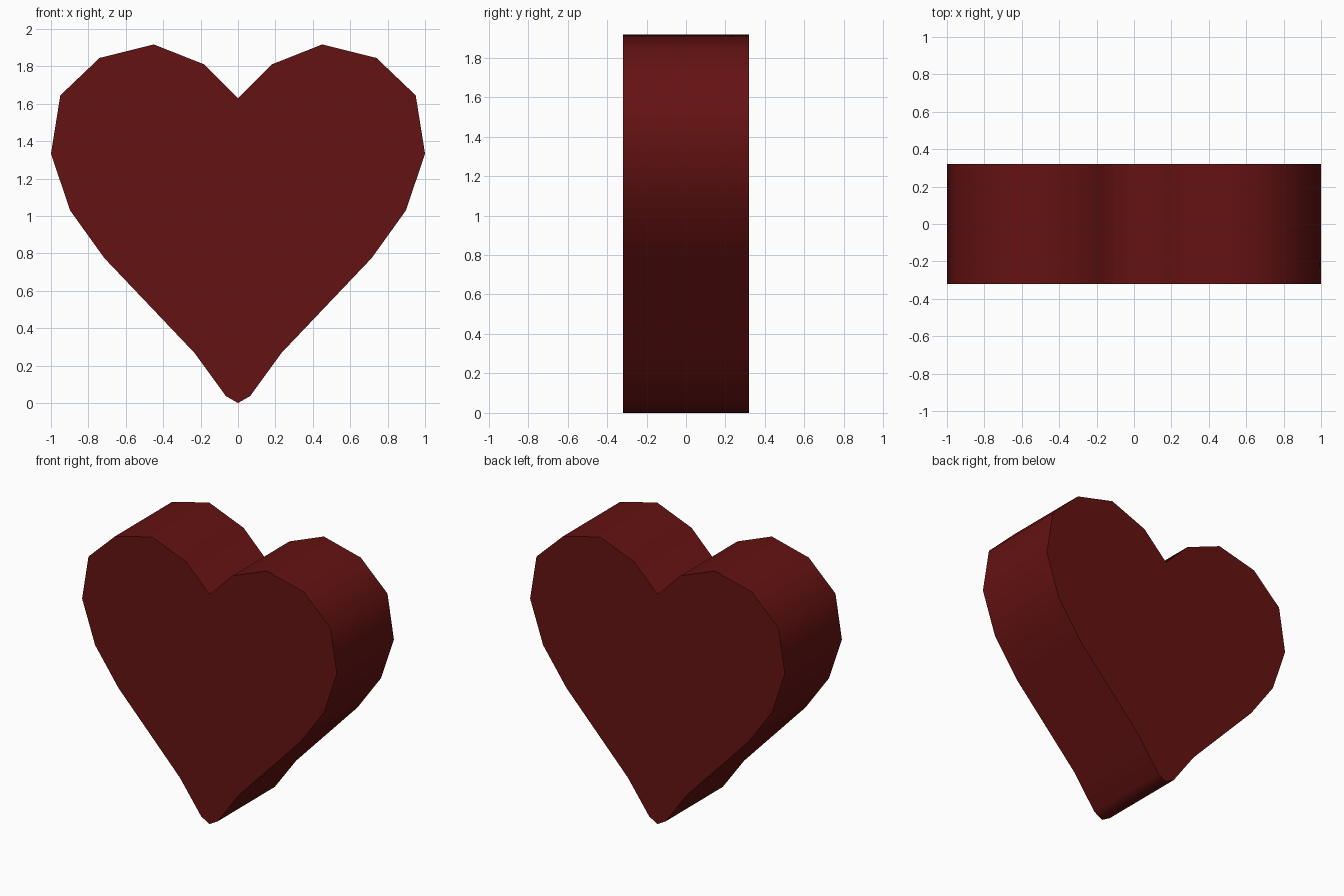
import bpy, bmesh

if "Cube" in bpy.data.objects:
    bpy.data.objects.remove(bpy.data.objects["Cube"])

DEPTH = 0.32  # half thickness

# Right half of the heart outline, from the tip up to the notch (x, z)
half = [(0, 0), (0.065, 0.037), (0.232, 0.267), (0.715, 0.775), (0.898, 1.03),
        (1.0, 1.333), (0.95, 1.645), (0.74, 1.845), (0.45, 1.917),
        (0.18, 1.81), (0, 1.63)]
outline = half + [(-x, z) for x, z in half[-2:0:-1]]

# Dark red material
red = bpy.data.materials.new("dark red")
red.diffuse_color = (0.13, 0.006, 0.006, 1)
red.use_nodes = True
red.node_tree.nodes["Principled BSDF"].inputs["Base Color"].default_value = red.diffuse_color

# Heart: front cap extruded straight to the back
bm = bmesh.new()
front = bm.faces.new([bm.verts.new((x, -DEPTH, z)) for x, z in outline])
ext = bmesh.ops.extrude_face_region(bm, geom=[front], use_keep_orig=True)
moved = [g for g in ext["geom"] if isinstance(g, bmesh.types.BMVert)]
bmesh.ops.translate(bm, verts=moved, vec=(0, 2 * DEPTH, 0))
bmesh.ops.recalc_face_normals(bm, faces=bm.faces)

# Smooth rim, with crisp edges around both flat caps
for f in bm.faces:
    f.smooth = True
    if len(f.verts) > 4:
        for e in f.edges:
            e.smooth = False

mesh = bpy.data.meshes.new("heart")
bm.to_mesh(mesh)
bm.free()
mesh.materials.append(red)
bpy.context.collection.objects.link(bpy.data.objects.new("heart", mesh))
